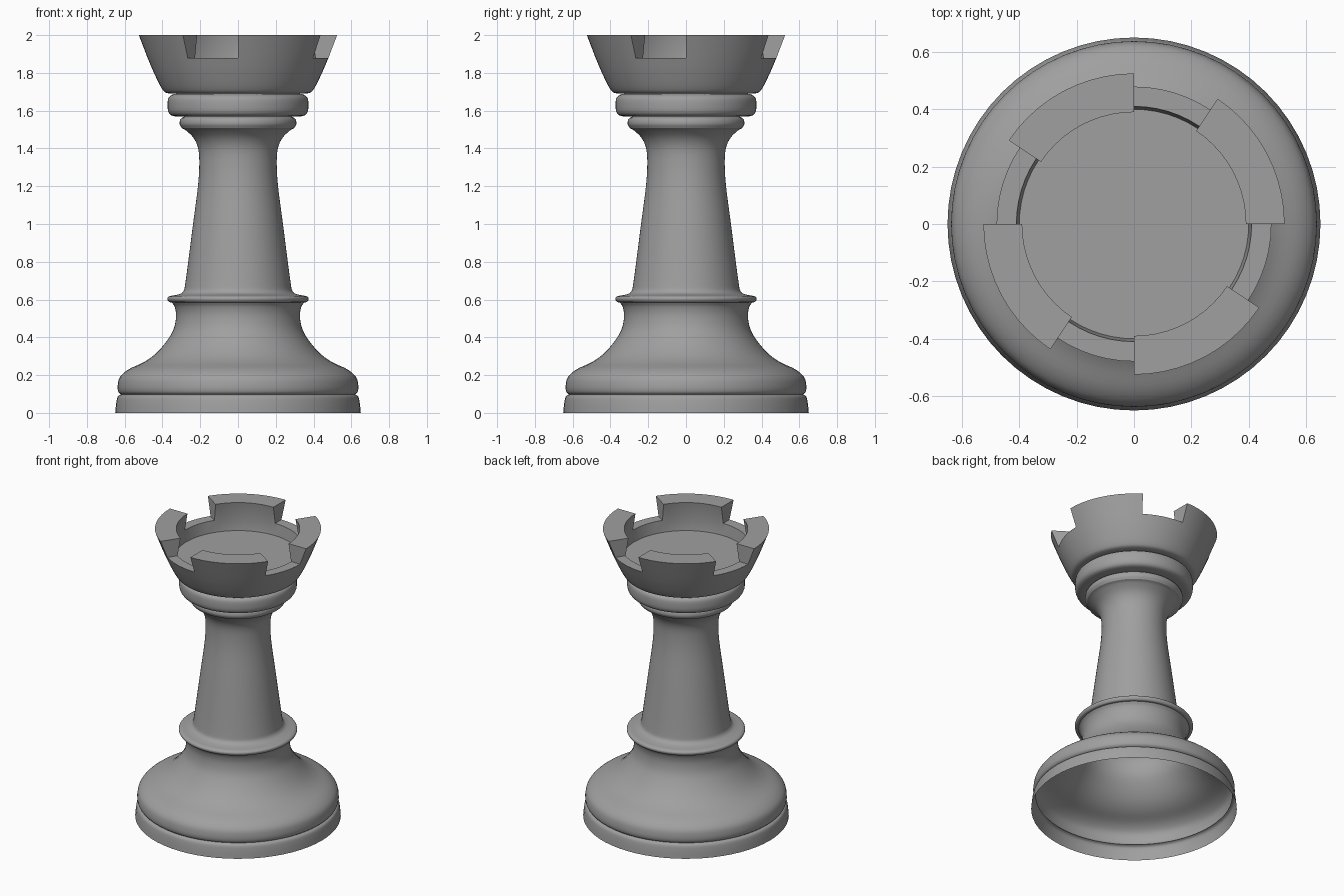
import bpy, bmesh
from math import sin, cos, pi, hypot
from mathutils import Vector

if "Cube" in bpy.data.objects:
    bpy.data.objects.remove(bpy.data.objects["Cube"])

SEG = 64
grey = bpy.data.materials.new("dark_grey")
grey.diffuse_color = (.35, .35, .35, 1)
grey.use_nodes = True
grey.node_tree.nodes["Principled BSDF"].inputs["Base Color"].default_value = grey.diffuse_color


def smooth_path(pts, steps=4):
    """Catmull-Rom curve through the (radius, height) points."""
    p = [Vector(q) for q in pts]
    p = [2 * p[0] - p[1]] + p + [2 * p[-1] - p[-2]]
    out = []
    for a, b, c, d in zip(p, p[1:], p[2:], p[3:]):
        for k in range(steps):
            t = k / steps
            out.append(0.5 * (2 * b + (c - a) * t + (2 * a - 5 * b + 4 * c - d) * t * t
                              + (3 * b - a - 3 * c + d) * t ** 3))
    return out + [p[-2]]


def lathe(profile):
    """Revolve a profile (listed bottom to top) around z."""
    bm = bmesh.new()
    rings = [[bm.verts.new((r * cos(2 * pi * i / SEG), r * sin(2 * pi * i / SEG), z))
              for i in range(SEG)] for r, z in profile]
    bands = []
    for lo, hi in zip(rings, rings[1:]):
        bands.append([bm.faces.new((lo[i], lo[(i + 1) % SEG], hi[(i + 1) % SEG], hi[i]))
                      for i in range(SEG)])
    return bm, bands


def finish(name, bm):
    me = bpy.data.meshes.new(name)
    bm.to_mesh(me)
    bm.free()
    me.materials.append(grey)
    ob = bpy.data.objects.new(name, me)
    bpy.context.collection.objects.link(ob)
    bpy.ops.object.select_all(action='DESELECT')
    ob.select_set(True)
    bpy.context.view_layer.objects.active = ob
    bpy.ops.object.shade_smooth_by_angle(angle=0.6)


# Turned parts: open shells stacked end to end, the base is hollow underneath
parts = {
    "foot_ring": [(.65, 0), (.645, .05), (.637, .085), (.62, .097)],
    "base_bell": [(.62, .097), (.634, .112), (.637, .145), (.625, .19), (.58, .23), (.50, .268),
                  (.44, .31), (.385, .37), (.342, .44), (.328, .51), (.335, .56), (.35, .585)],
    "collar_and_shaft": [(.35, .585), (.366, .588), (.374, .605), (.362, .618), (.32, .626),
                         (.29, .643), (.277, .70), (.238, 1.0), (.212, 1.2), (.205, 1.32),
                         (.211, 1.40), (.235, 1.455), (.275, 1.495), (.298, 1.508)],
    "neck_bead": [(.298, 1.508), (.309, 1.53), (.304, 1.556), (.285, 1.568)],
    "neck_collar": [(.285, 1.568), (.345, 1.572), (.368, 1.592), (.373, 1.63), (.368, 1.668),
                    (.345, 1.686), (.325, 1.69)],
}
for name, pts in parts.items():
    finish(name, lathe(smooth_path(pts))[0])

# Crown: cup wall, rim, inner wall and floor
outer = smooth_path([(.325, 1.69), (.375, 1.693), (.402, 1.715), (.445, 1.80), (.479, 1.88)])
bm, bands = lathe([tuple(p) for p in outer] + [(.41, 1.88), (.40, 1.80), (0, 1.80)])
rim = bands[len(outer) - 1]

# Four battlements raised from the rim
for start in range(0, SEG, 16):
    faces = rim[start:start + 10]
    ret = bmesh.ops.extrude_face_region(bm, geom=faces)
    for v in (g for g in ret["geom"] if isinstance(g, bmesh.types.BMVert)):
        r = hypot(v.co.x, v.co.y)
        k = (.525 if r > .44 else .39) / r
        v.co = (v.co.x * k, v.co.y * k, 2.0)
    bmesh.ops.delete(bm, geom=[f for f in faces if f.is_valid], context='FACES_ONLY')
bmesh.ops.remove_doubles(bm, verts=bm.verts[:], dist=1e-5)
bmesh.ops.recalc_face_normals(bm, faces=bm.faces[:])
finish("crown", bm)
